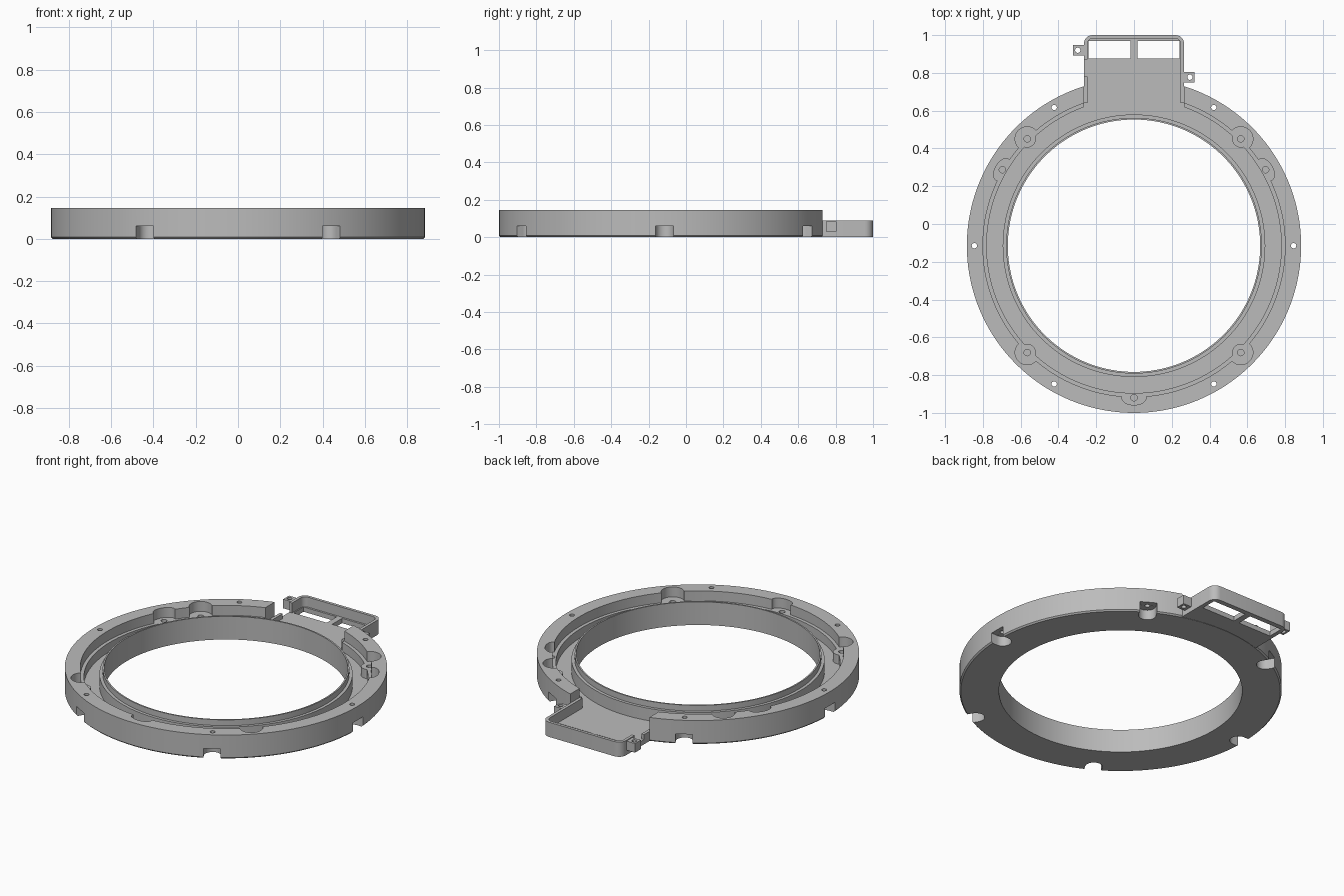
import bpy, bmesh
from math import sin, cos, pi, radians
from mathutils import Matrix, Vector

if "Cube" in bpy.data.objects:
    bpy.data.objects.remove(bpy.data.objects["Cube"], do_unlink=True)

CY = -0.115        # ring centre on y
TOP = 0.145        # rim height
LEDGE = 0.085      # lid ledge height
FLOOR = 0.03       # channel and tray floor height

grey = bpy.data.materials.new("plain grey")
grey.use_nodes = True
grey.diffuse_color = (0.5, 0.5, 0.5, 1)
grey.node_tree.nodes["Principled BSDF"].inputs["Base Color"].default_value = (0.5, 0.5, 0.5, 1)


def make(name, bm):
    bmesh.ops.recalc_face_normals(bm, faces=bm.faces)
    mesh = bpy.data.meshes.new(name)
    bm.to_mesh(mesh)
    bm.free()
    mesh.materials.append(grey)
    obj = bpy.data.objects.new(name, mesh)
    bpy.context.collection.objects.link(obj)
    return obj


def box(name, x0, x1, y0, y1, z0, z1, round_r=0.0):
    bm = bmesh.new()
    mat = Matrix.Translation(((x0 + x1) / 2, (y0 + y1) / 2, (z0 + z1) / 2))
    mat = mat @ Matrix.Diagonal((x1 - x0, y1 - y0, z1 - z0, 1))
    bmesh.ops.create_cube(bm, size=1, matrix=mat)
    if round_r:    # round the two vertical back edges
        edges = [e for e in bm.edges if all(v.co.y > y1 - 0.001 for v in e.verts)
                 and abs(e.verts[0].co.z - e.verts[1].co.z) > 0.001]
        bmesh.ops.bevel(bm, geom=edges, offset=round_r, segments=6, profile=0.5, affect='EDGES')
    return make(name, bm)


def cylinder(name, x, y, r, z0, z1, stretch=1.0, turn=0.0, segments=32):
    bm = bmesh.new()
    mat = Matrix.Translation((x, y, (z0 + z1) / 2)) @ Matrix.Rotation(turn, 4, 'Z')
    mat = mat @ Matrix.Diagonal((1, stretch, 1, 1))
    bmesh.ops.create_cone(bm, cap_ends=True, segments=segments, radius1=r, radius2=r,
                          depth=z1 - z0, matrix=mat)
    return make(name, bm)


def lathe(name, profile, segments=144):
    bm = bmesh.new()
    rings = []
    for i in range(segments):
        a = 2 * pi * i / segments
        rings.append([bm.verts.new((r * cos(a), CY + r * sin(a), z)) for r, z in profile])
    n = len(profile)
    for i, ring in enumerate(rings):
        nxt = rings[(i + 1) % segments]
        for j in range(n):
            k = (j + 1) % n
            bm.faces.new((ring[j], nxt[j], nxt[k], ring[k]))
    return make(name, bm)


def combine(obj, tool, operation='DIFFERENCE'):
    mod = obj.modifiers.new("cut", 'BOOLEAN')
    mod.object, mod.operation, mod.solver = tool, operation, 'EXACT'
    graph = bpy.context.evaluated_depsgraph_get()
    mesh = bpy.data.meshes.new_from_object(obj.evaluated_get(graph))
    obj.modifiers.clear()
    obj.data = mesh
    bpy.data.objects.remove(tool, do_unlink=True)


def polar(r, degrees):
    a = radians(degrees)
    return r * cos(a), CY + r * sin(a), a


# Ring with rim, lid ledge, channel and stepped inner wall
ring = lathe("ring_body", [
    (0.668, 0), (0.877, 0), (0.885, 0.008), (0.885, TOP), (0.80, TOP), (0.80, LEDGE),
    (0.78, LEDGE), (0.78, FLOOR), (0.695, FLOOR), (0.695, 0.105), (0.677, 0.105),
    (0.677, 0.14), (0.668, 0.14)])

# Opening in the rim for the tray
combine(ring, box("opening_cutter", -0.265, 0.265, 0.6, 1.1, FLOOR, 0.2))

# Screw lobes with bosses
for angle in (45, 135, 225, 315):
    x, y, a = polar(0.8, angle)
    combine(ring, cylinder("lobe_cutter", x, y, 0.064, LEDGE, 0.2))
    combine(ring, cylinder("boss", x, y, 0.046, 0.015, LEDGE), 'UNION')
    combine(ring, cylinder("hole_cutter", x, y, 0.017, 0.04, 0.2, segments=20))

# Shallow wide screw pockets
for angle in (30, 150, 270):
    x, y, a = polar(0.805, angle)
    combine(ring, cylinder("pocket_cutter", x, y, 0.038, LEDGE, 0.2, 1.7, a))
    combine(ring, cylinder("hole_cutter", x, y, 0.017, 0.04, 0.2, segments=20))

# Rim through holes with nut notches underneath
for angle in range(0, 360, 60):
    x, y, a = polar(0.845, angle)
    notch = cylinder("notch_cutter", x, y, 0.048, -0.05, 0.06)
    slot = box("slot_cutter", 0, 0.1, -0.048, 0.048, -0.06, 0.061)
    slot.data.transform(Matrix.Translation((x, y, 0)) @ Matrix.Rotation(a, 4, 'Z'))
    combine(ring, notch)
    combine(ring, slot)
    combine(ring, cylinder("hole_cutter", x, y, 0.014, -0.05, 0.2, segments=20))

# Rear tray with rounded corners, two windows and an open stretch of side wall
tray = box("rear_tray", -0.265, 0.265, 0.64, 1.0, 0.001, 0.09, 0.045)
combine(tray, box("inside_cutter", -0.247, 0.247, 0.55, 0.982, FLOOR, 0.2, 0.03))
combine(tray, box("rim_cutter", -0.3, -0.2, 0.78, 0.87, FLOOR, 0.2))
combine(tray, box("low_wall_cutter", -0.3, -0.2, 0.6, 0.79, 0.06, 0.2))
for side in (-1, 1):
    x0, x1 = sorted((side * 0.018, side * 0.24))
    combine(tray, box("window_cutter", x0, x1, 0.875, 0.97, -0.1, 0.2))

# Mounting tabs on the tray sides
for name, x0, x1, hole, y in (("right_tab", -0.322, -0.26, -0.298, 0.92),
                              ("left_tab", 0.26, 0.32, 0.296, 0.777)):
    tab = box(name, x0, x1, y - 0.028, y + 0.028, 0.03, 0.085)
    combine(tab, cylinder("hole_cutter", hole, y, 0.014, 0, 0.2, segments=20))

# Smooth curved walls, keep edges sharp
for obj in bpy.context.scene.objects:
    if obj.type == 'MESH':
        bpy.ops.object.select_all(action='DESELECT')
        obj.select_set(True)
        bpy.context.view_layer.objects.active = obj
        bpy.ops.object.shade_smooth_by_angle(angle=radians(30))
